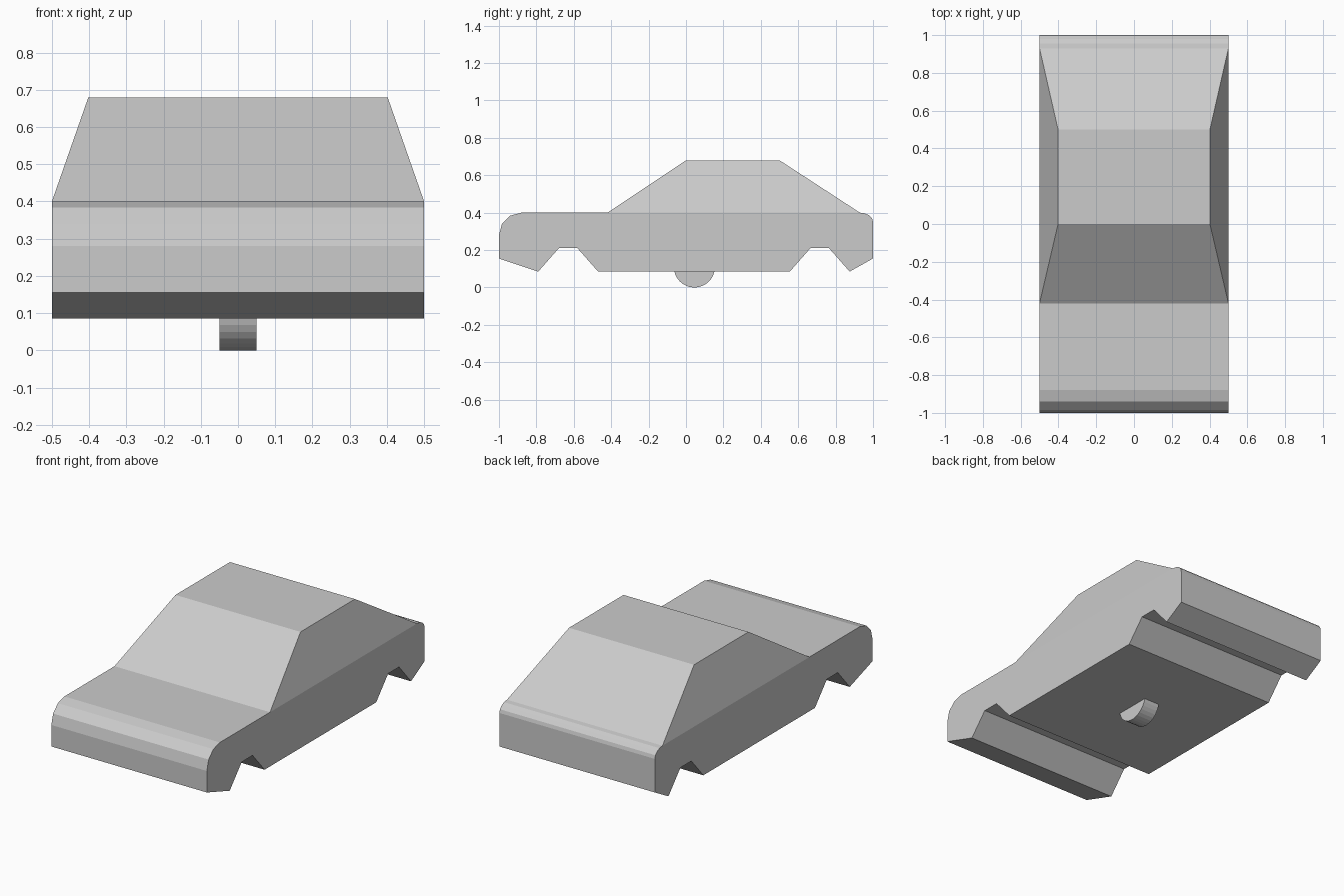
import bpy
import bmesh
import math

cube = bpy.data.objects.get("Cube")
if cube:
    bpy.data.objects.remove(cube, do_unlink=True)

# Single paint colour
GREY = (0.6, 0.6, 0.6, 1.0)
paint = bpy.data.materials.new("plain_grey")
paint.use_nodes = True
paint.diffuse_color = GREY
bsdf = next(n for n in paint.node_tree.nodes if n.type == "BSDF_PRINCIPLED")
bsdf.inputs["Base Color"].default_value = GREY


def finish(bm, name):
    bmesh.ops.recalc_face_normals(bm, faces=bm.faces)
    mesh = bpy.data.meshes.new(name)
    bm.to_mesh(mesh)
    bm.free()
    mesh.materials.append(paint)
    obj = bpy.data.objects.new(name, mesh)
    bpy.context.collection.objects.link(obj)
    return obj


def extrude_profile(name, profile, half_width):
    """Extrude a (y, z) side profile across x."""
    bm = bmesh.new()
    side = bm.faces.new([bm.verts.new((-half_width, y, z)) for y, z in profile])
    result = bmesh.ops.extrude_face_region(bm, geom=[side], use_keep_orig=True)
    verts = [g for g in result["geom"] if isinstance(g, bmesh.types.BMVert)]
    bmesh.ops.translate(bm, verts=verts, vec=(2 * half_width, 0, 0))
    return finish(bm, name)


def rounded_corner(y, z, ry, rz, start, steps):
    """Quarter ellipse running clockwise from the start angle."""
    angles = [math.radians(start - 90 * i / steps) for i in range(steps + 1)]
    return [(y + ry * math.cos(a), z + rz * math.sin(a)) for a in angles]


# Lower body: rounded nose and tail, angular wheel arches
def arch(y):
    return [(y + 0.16, 0.085), (y + 0.05, 0.21), (y - 0.05, 0.21), (y - 0.16, 0.085)]


nose = rounded_corner(-0.88, 0.28, 0.12, 0.12, 180, 3)
tail = rounded_corner(0.93, 0.35, 0.07, 0.05, 90, 4)
belly = [(1, 0.155)] + arch(0.715) + arch(-0.63) + [(-1, 0.155)]
extrude_profile("lower_body", nose + tail + belly, 0.5)

# Cabin: tapered block sitting on the body, open underneath
bm = bmesh.new()
rings = []
for half_x, front, back, z in ((0.5, -0.42, 0.93, 0.4), (0.402, 0.0, 0.5, 0.68)):
    corners = ((-half_x, front), (half_x, front), (half_x, back), (-half_x, back))
    rings.append([bm.verts.new((x, y, z)) for x, y in corners])
base, roof = rings
bm.faces.new(roof)
for i in range(4):
    j = (i + 1) % 4
    bm.faces.new((base[i], base[j], roof[j], roof[i]))
finish(bm, "cabin")

# Round tab under the floor, its upper part sunk into the body
RADIUS = 0.11
circle = [(0.045 + RADIUS * math.sin(a), RADIUS - RADIUS * math.cos(a))
          for a in (math.tau * i / 32 for i in range(32))]
extrude_profile("underside_tab", circle, 0.05)
